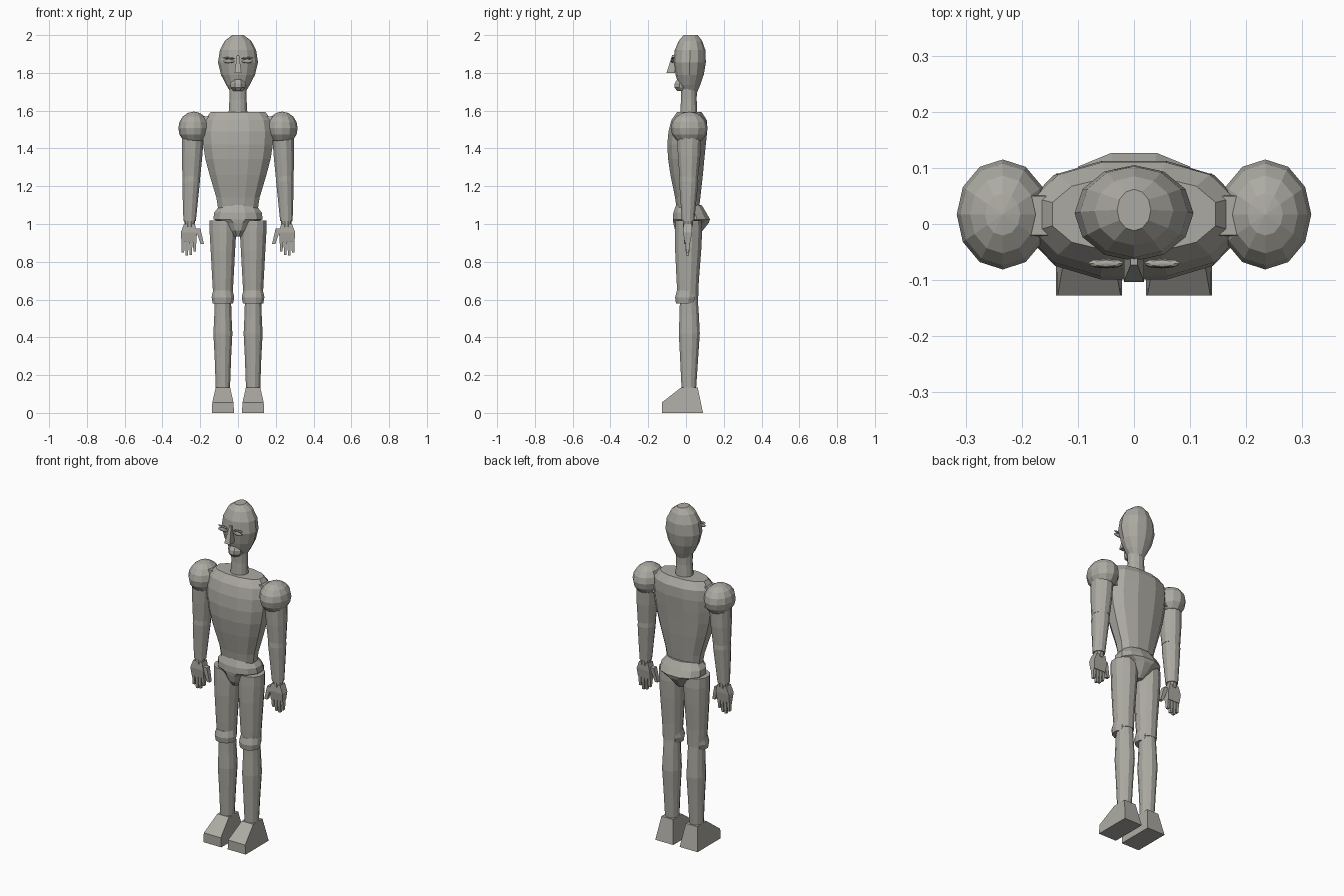
import bpy, bmesh, math
from mathutils import Matrix, Vector

grey = bpy.data.materials.new("warm_grey")
grey.diffuse_color = (0.41, 0.40, 0.36, 1)


def finish(name, bm):
    bmesh.ops.recalc_face_normals(bm, faces=bm.faces[:])
    me = bpy.data.meshes.new(name)
    bm.to_mesh(me)
    bm.free()
    me.materials.append(grey)
    ob = bpy.data.objects.new(name, me)
    bpy.context.collection.objects.link(ob)
    return ob


def loft(name, rings, n=12, power=1.0, half=True):
    """Stack of rings given as (centre x, front y, back y, z, half width)."""
    bm = bmesh.new()
    loops = []
    for cx, y0, y1, z, rx in rings:
        loop = []
        for i in range(n):
            a = 2 * math.pi * (i + (0.5 if half else 0)) / n
            c, s = math.sin(a), math.cos(a)
            px = math.copysign(abs(c) ** power, c)
            py = math.copysign(abs(s) ** power, s)
            loop.append(bm.verts.new((cx + rx * px, (y0 + y1) / 2 + (y1 - y0) / 2 * py, z)))
        loops.append(loop)
    for lo, hi in zip(loops, loops[1:]):
        for i in range(n):
            j = (i + 1) % n
            bm.faces.new((lo[i], lo[j], hi[j], hi[i]))
    bm.faces.new(loops[0])
    bm.faces.new(loops[-1])
    return finish(name, bm)


def ball(name, loc, radii, u=12, v=8, turn=0.0):
    bm = bmesh.new()
    bmesh.ops.create_uvsphere(bm, u_segments=u, v_segments=v, radius=1)
    m = Matrix.Translation(loc) @ Matrix.Rotation(turn, 4, 'Y') @ Matrix.Diagonal((*radii, 1))
    bmesh.ops.transform(bm, matrix=m, verts=bm.verts)
    return finish(name, bm)


def taper_box(name, top, bottom, wt, wb):
    """Box running from top to bottom with (x, y) widths at each end."""
    bm = bmesh.new()
    ends = []
    for p, w in ((top, wt), (bottom, wb)):
        ends.append([bm.verts.new(Vector(p) + Vector((sx * w[0] / 2, sy * w[1] / 2, 0)))
                     for sx, sy in ((-1, -1), (1, -1), (1, 1), (-1, 1))])
    a, b = ends
    bm.faces.new(a)
    bm.faces.new(b)
    for i in range(4):
        j = (i + 1) % 4
        bm.faces.new((a[i], a[j], b[j], b[i]))
    return finish(name, bm)


# Head, jaw and neck
loft("head", [(0, -0.02, 0.06, 1.70, 0.04), (0, -0.04, 0.075, 1.735, 0.062),
              (0, -0.055, 0.094, 1.79, 0.09), (0, -0.066, 0.105, 1.855, 0.106),
              (0, -0.06, 0.103, 1.92, 0.096), (0, -0.038, 0.085, 1.97, 0.07),
              (0, -0.012, 0.062, 2.0, 0.03)], half=False)
loft("jaw", [(0, -0.05, 0.03, 1.705, 0.028), (0, -0.065, 0.03, 1.722, 0.042),
             (0, -0.063, 0.03, 1.745, 0.044), (0, -0.05, 0.03, 1.765, 0.036)], n=8)
loft("neck", [(0, -0.033, 0.062, 1.575, 0.052), (0, -0.028, 0.058, 1.66, 0.047),
              (0, -0.03, 0.06, 1.74, 0.048)])

# Face: wedge nose, lens eyes and thin brows
taper_box("nose", (0, -0.066, 1.895), (0, -0.08, 1.80), (0.012, 0.014), (0.036, 0.046))
for s, side in ((-1, "left"), (1, "right")):
    ball(f"eye_{side}", (s * 0.049, -0.072, 1.862), (0.031, 0.007, 0.011), 10, 6)
    ball(f"brow_{side}", (s * 0.05, -0.07, 1.878), (0.033, 0.008, 0.005), 8, 4, -s * 0.08)

# Torso and pelvis
loft("torso", [(0, -0.048, 0.068, 1.06, 0.105), (0, -0.06, 0.078, 1.14, 0.118),
               (0, -0.085, 0.092, 1.26, 0.155), (0, -0.098, 0.10, 1.345, 0.178),
               (0, -0.102, 0.108, 1.42, 0.19), (0, -0.096, 0.115, 1.49, 0.193),
               (0, -0.08, 0.113, 1.55, 0.183), (0, -0.05, 0.085, 1.592, 0.15)], power=0.87)
loft("pelvis", [(0, -0.04, 0.06, 0.935, 0.022), (0, -0.06, 0.09, 0.965, 0.052),
                (0, -0.07, 0.123, 1.005, 0.085), (0, -0.073, 0.13, 1.025, 0.135),
                (0, -0.07, 0.11, 1.06, 0.13), (0, -0.055, 0.085, 1.10, 0.098)], power=0.9)

for s, side in ((-1, "left"), (1, "right")):
    # Shoulder and arm
    taper_box(f"shoulder_joint_{side}", (s * 0.17, 0.015, 1.568), (s * 0.17, 0.015, 1.45),
              (0.10, 0.07), (0.08, 0.09))
    ball(f"shoulder_{side}", (s * 0.234, 0.017, 1.507), (0.082, 0.098, 0.088))
    loft(f"upper_arm_{side}", [(s * 0.247, -0.036, 0.066, 1.25, 0.049),
                               (s * 0.243, -0.045, 0.078, 1.36, 0.056),
                               (s * 0.238, -0.05, 0.083, 1.47, 0.059)])
    loft(f"forearm_{side}", [(s * 0.256, -0.023, 0.045, 1.015, 0.034),
                             (s * 0.252, -0.031, 0.057, 1.13, 0.042),
                             (s * 0.248, -0.038, 0.067, 1.225, 0.048),
                             (s * 0.247, -0.036, 0.065, 1.26, 0.047)])
    # Hand with four fingers and a thumb
    loft(f"wrist_{side}", [(s * 0.257, -0.016, 0.036, 0.985, 0.026),
                           (s * 0.256, -0.018, 0.04, 1.022, 0.029)], n=10)
    taper_box(f"palm_upper_{side}", (s * 0.257, 0.01, 1.0), (s * 0.26, 0.008, 0.955),
              (0.058, 0.045), (0.086, 0.046))
    taper_box(f"palm_lower_{side}", (s * 0.26, 0.008, 0.955), (s * 0.26, 0.008, 0.905),
              (0.086, 0.046), (0.078, 0.032))
    for i, tip in enumerate((0.855, 0.836, 0.832, 0.85)):
        x = 0.229 + i * 0.0205
        taper_box(f"finger_{i + 1}_{side}", (s * x, 0.008, 0.915), (s * (x + 0.001), 0.008, tip),
                  (0.018, 0.026), (0.013, 0.016))
    taper_box(f"thumb_{side}", (s * 0.212, 0.004, 0.975), (s * 0.189, 0.0, 0.893),
              (0.026, 0.03), (0.018, 0.02))

    # Leg
    loft(f"thigh_{side}", [(s * 0.08, -0.045, 0.066, 0.60, 0.052),
                           (s * 0.08, -0.052, 0.07, 0.70, 0.058),
                           (s * 0.08, -0.06, 0.083, 0.86, 0.067),
                           (s * 0.08, -0.06, 0.088, 0.96, 0.073),
                           (s * 0.081, -0.058, 0.085, 1.018, 0.073)])
    loft(f"knee_{side}", [(s * 0.08, -0.055, 0.05, 0.58, 0.056),
                          (s * 0.08, -0.06, 0.062, 0.612, 0.062),
                          (s * 0.08, -0.05, 0.062, 0.648, 0.054)])
    loft(f"shin_{side}", [(s * 0.08, -0.025, 0.055, 0.13, 0.039),
                          (s * 0.08, -0.033, 0.066, 0.29, 0.045),
                          (s * 0.08, -0.04, 0.075, 0.42, 0.052),
                          (s * 0.08, -0.036, 0.07, 0.52, 0.047),
                          (s * 0.08, -0.034, 0.064, 0.60, 0.045)])
    # Foot: side profile of (y, z, half width), bridged across
    bm = bmesh.new()
    prof = [(-0.127, 0, 0.059), (0.09, 0, 0.059), (0.062, 0.135, 0.038),
            (-0.025, 0.135, 0.038), (-0.127, 0.056, 0.056)]
    inner, outer = ([bm.verts.new((s * 0.08 + k * w, y, z)) for y, z, w in prof] for k in (-1, 1))
    bm.faces.new(inner)
    bm.faces.new(outer)
    for i in range(5):
        j = (i + 1) % 5
        bm.faces.new((inner[i], inner[j], outer[j], outer[i]))
    finish(f"foot_{side}", bm)
